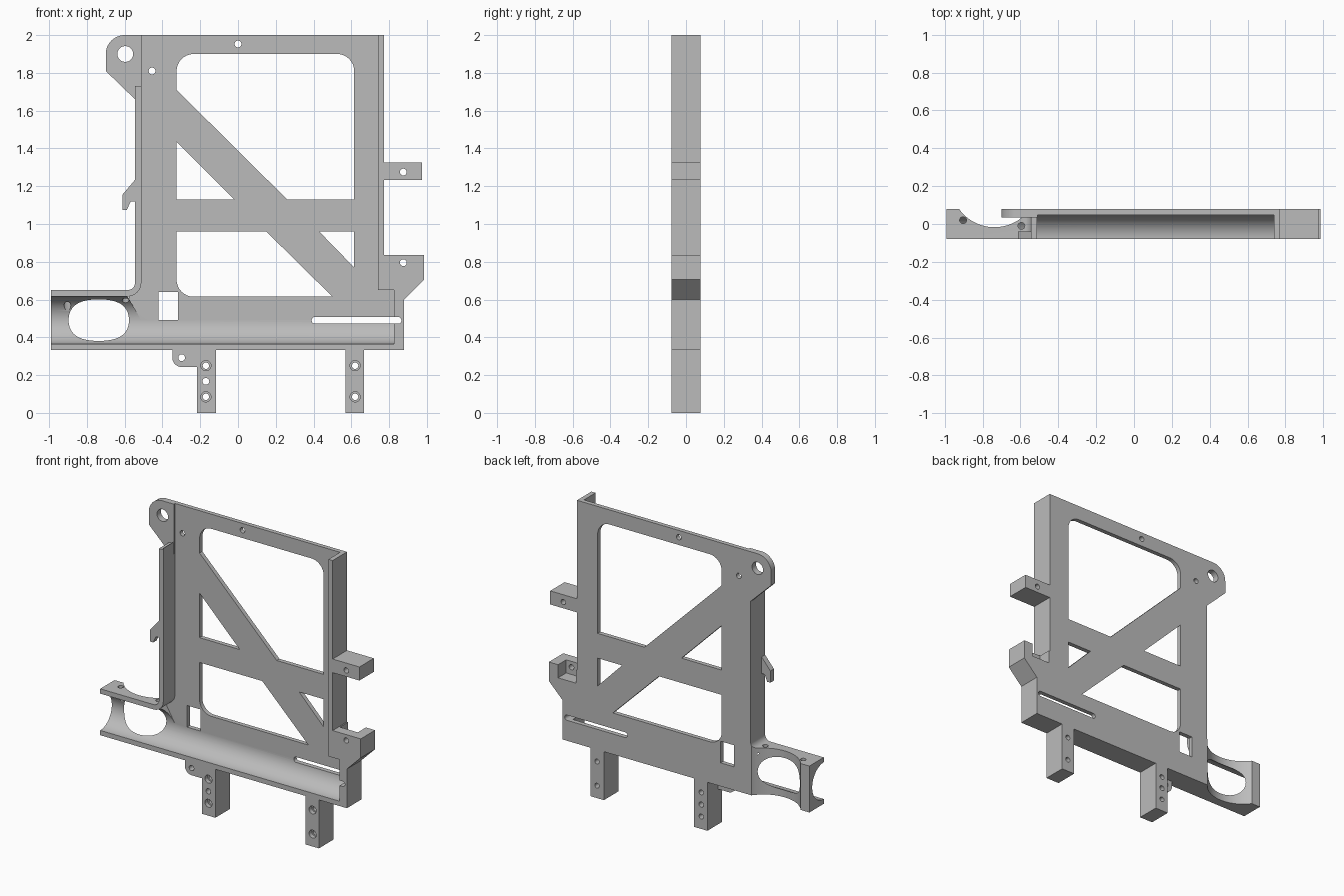
import bpy, bmesh, math
from mathutils import Vector, Matrix

old = bpy.data.objects.get("Cube")
if old:
    bpy.data.objects.remove(old)

grey = bpy.data.materials.new("plain grey")
grey.use_nodes = True
grey.diffuse_color = (0.5, 0.5, 0.5, 1)
grey.node_tree.nodes["Principled BSDF"].inputs["Base Color"].default_value = (0.5, 0.5, 0.5, 1)

FRONT, BACK, PLATE = -0.078, 0.078, 0.048
RADIUS = PLATE - FRONT
AXIS_Z = 0.491


def rounded(points, steps=10):
    """Outline from (x, z) or (x, z, radius) corners."""
    out = []
    for i, c in enumerate(points):
        p = Vector(c[:2])
        if len(c) < 3:
            out.append(p)
            continue
        d1 = (Vector(points[i - 1][:2]) - p).normalized()
        d2 = (Vector(points[(i + 1) % len(points)][:2]) - p).normalized()
        half = d1.angle(d2) / 2
        reach = c[2] / math.tan(half)
        centre = p + (d1 + d2).normalized() * c[2] / math.sin(half)
        u, v = p + d1 * reach - centre, p + d2 * reach - centre
        for s in range(steps + 1):
            out.append(centre + u.lerp(v, s / steps).normalized() * c[2])
    return out


def add_object(name, bm):
    bmesh.ops.recalc_face_normals(bm, faces=bm.faces)
    mesh = bpy.data.meshes.new(name)
    bm.to_mesh(mesh)
    bm.free()
    mesh.materials.append(grey)
    ob = bpy.data.objects.new(name, mesh)
    bpy.context.collection.objects.link(ob)
    return ob


def prism(name, points, y0=FRONT, y1=BACK):
    bm = bmesh.new()
    face = bm.faces.new([bm.verts.new((p.x, y0, p.y)) for p in rounded(points)])
    moved = bmesh.ops.extrude_face_region(bm, geom=[face])["geom"]
    bmesh.ops.translate(bm, vec=(0, y1 - y0, 0),
                        verts=[v for v in moved if isinstance(v, bmesh.types.BMVert)])
    return add_object(name, bm)


def rect(x0, x1, z0, z1):
    return [(x0, z0), (x1, z0), (x1, z1), (x0, z1)]


def cylinder(centre, radius, length, axis, sides=32):
    bm = bmesh.new()
    turn = {"X": Matrix.Rotation(math.pi / 2, 4, "Y"),
            "Y": Matrix.Rotation(math.pi / 2, 4, "X"), "Z": Matrix()}[axis]
    bmesh.ops.create_cone(bm, cap_ends=True, segments=sides, radius1=radius, radius2=radius,
                          depth=length, matrix=Matrix.Translation(centre) @ turn)
    return add_object("cutter", bm)


def cut(ob, cutters):
    for c in cutters:
        c.hide_render = True
        mod = ob.modifiers.new("cut", "BOOLEAN")
        mod.operation, mod.solver, mod.object = "DIFFERENCE", "EXACT", c
    graph = bpy.context.evaluated_depsgraph_get()
    mesh = bpy.data.meshes.new_from_object(ob.evaluated_get(graph))
    ob.modifiers.clear()
    ob.data = mesh
    for c in cutters:
        bpy.data.objects.remove(c)


def hole(x, z, r=0.018):
    return cylinder((x, 0, z), r, 0.6, "Y", 24)


def opening(points):
    return prism("cutter", points, -0.3, 0.3)


parts = []

# Main frame: full-depth outline, hollowed from the front
frame = prism("main_frame", [
    (-0.99, 0.332), (0.88, 0.332), (0.88, 0.6), (0.985, 0.705), (0.985, 0.835),
    (0.772, 0.835), (0.772, 2), (-0.514, 2), (-0.514, 1.73), (-0.545, 1.73),
    (-0.545, 0.65, 0.04), (-0.99, 0.65)])
cavity = prism("cutter", [
    (-0.512, AXIS_Z), (-0.585, 0.617), (-0.512, 0.617, 0.072), (-0.512, 1.74), (-0.6, 1.74),
    (-0.6, 2.1), (0.74, 2.1), (0.74, 0.65), (0.825, 0.65), (0.825, AXIS_Z)], -0.3, PLATE)
channel = cylinder((-0.1875, FRONT, AXIS_Z), RADIUS, 2.025, "X", 64)
rear_scoop = cylinder((-0.737, 0.213, 0.5), 0.23, 1, "Z", 96)

# Windows between the frame and its braces
windows = [opening(p) for p in (
    [(-0.325, 1.71), (0.26, 1.13), (0.615, 1.13), (0.615, 1.9, 0.09), (-0.325, 1.9, 0.09)],
    [(-0.325, 1.435), (-0.02, 1.13), (-0.325, 1.13)],
    [(-0.325, 0.96), (0.15, 0.96), (0.5, 0.615), (-0.325, 0.615, 0.09)],
    [(0.43, 0.96), (0.615, 0.96), (0.615, 0.77)],
    rect(-0.42, -0.317, 0.492, 0.64),
    [(x, z, 0.0175) for x, z in rect(0.39, 0.865, 0.472, 0.508)])]
corner_pocket = prism("cutter", rect(0.78, 0.915, 0.745, 0.9), -0.01, 0.3)
flange_holes = [cylinder((x, y, 0.62), 0.018, 0.16, "Z", 24)
                for x, y in ((-0.903, 0.02), (-0.595, -0.01))]
cut(frame, [cavity, channel, rear_scoop, corner_pocket] + windows + flange_holes +
    [hole(0, 1.953), hole(-0.455, 1.81), hole(0.875, 0.795)])
parts.append(frame)

# Pivot lug on the upper corner
lug = prism("pivot_lug", [(-0.51, 2), (-0.7, 2, 0.1), (-0.7, 1.81), (-0.545, 1.66),
                          (-0.51, 1.66)], 0.035, BACK)
cut(lug, [hole(-0.597, 1.9, 0.042)])
parts.append(lug)

# Side tab
tab = prism("side_tab", rect(0.77, 0.975, 1.232, 1.325))
cut(tab, [hole(0.875, 1.275)])
parts.append(tab)

# Legs with counterbored screw holes
for name, x0, x1, mid in (("right_leg", -0.217, -0.117, -0.17), ("left_leg", 0.568, 0.668, 0.62)):
    leg = prism(name, rect(x0, x1, 0, 0.334))
    cutters = []
    for z in (0.085, 0.25):
        cutters += [hole(mid, z, 0.017), cylinder((mid, FRONT, z), 0.027, 0.06, "Y", 24)]
    if name == "right_leg":
        cutters.append(hole(mid, 0.167))
    cut(leg, cutters)
    parts.append(leg)

# Small ear beside the leg
ear = prism("leg_ear", [(-0.348, 0.334), (-0.348, 0.243, 0.05), (-0.215, 0.243),
                        (-0.215, 0.334)], FRONT, -0.035)
cut(ear, [hole(-0.298, 0.292)])
parts.append(ear)

# Cable hook on the side wall
parts.append(prism("side_hook", [
    (-0.54, 1.24), (-0.612, 1.155), (-0.612, 1.075), (-0.588, 1.075), (-0.568, 1.12),
    (-0.54, 1.12)], FRONT, -0.04))

# Smooth the curved faces and keep the edges sharp
bpy.ops.object.select_all(action="DESELECT")
for ob in parts:
    ob.select_set(True)
bpy.context.view_layer.objects.active = frame
bpy.ops.object.shade_smooth_by_angle(angle=math.radians(30))
